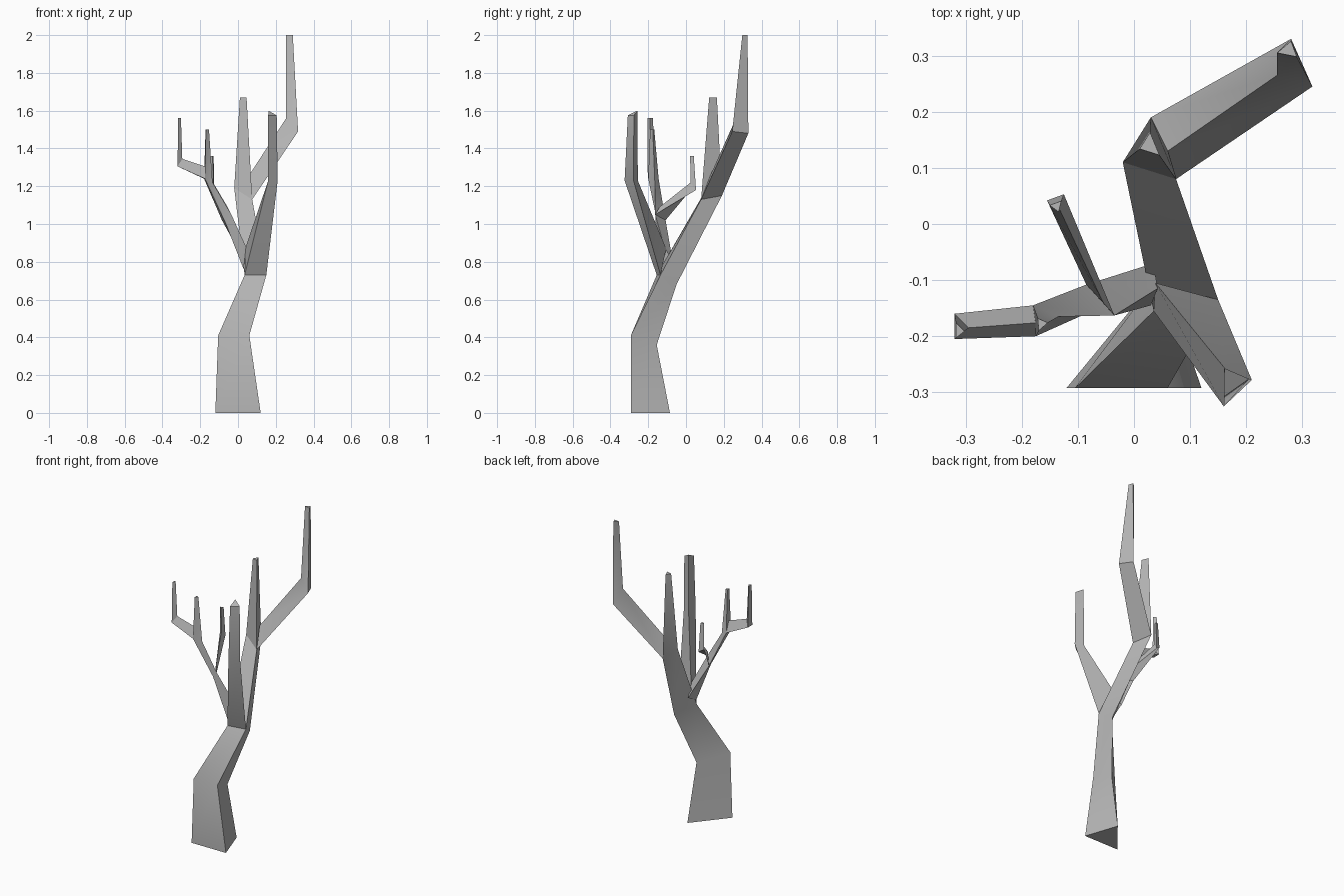
import bpy, bmesh, math
from mathutils import Vector as V

bark = bpy.data.materials.new("bark")
bark.diffuse_color = (0.47, 0.47, 0.47, 1)


def limb(name, rings, tip=None):
    """Loft triangular rings; tip = (x, y, z, scale) ends with a shrunken copy of the last ring."""
    rings = [[V(p) for p in r] for r in rings]
    if tip:
        last = rings[-1]
        c = sum(last, V()) / 3
        rings.append([V(tip[:3]) + V(((p - c).x, (p - c).y, 0)) * tip[3] for p in last])
    bm = bmesh.new()
    vs = [[bm.verts.new(p) for p in r] for r in rings]
    for a, b in zip(vs, vs[1:]):
        for i in range(3):
            j = (i + 1) % 3
            bm.faces.new((a[i], a[j], b[j], b[i]))
    bm.faces.new(vs[0][::-1])
    bm.faces.new(vs[-1])
    bmesh.ops.recalc_face_normals(bm, faces=bm.faces)
    for f in bm.faces:
        f.smooth = True
    me = bpy.data.meshes.new(name)
    bm.to_mesh(me)
    bm.free()
    me.set_sharp_from_angle(angle=math.radians(30))
    me.materials.append(bark)
    bpy.context.collection.objects.link(bpy.data.objects.new(name, me))


# shared joints: main fork, upper fork, left fork, left twig fork
A, B, C = (0.035, -0.155, 0.73), (0.15, -0.135, 0.73), (0.118, -0.05, 0.68)
D, E, F = (-0.02, 0.11, 1.19), (0.075, 0.08, 1.13), (0.03, 0.19, 1.15)
crotch = (0.038, -0.105, 0.87)
G, H, I = (-0.085, -0.108, 1.02), (-0.068, -0.152, 1.01), (-0.035, -0.163, 1.05)
J, K, L = (-0.18, -0.145, 1.24), (-0.175, -0.2, 1.24), (-0.135, -0.165, 1.22)

# trunk, rising into the central shoot
limb("trunk", [
    [(-0.12, -0.292, 0), (0.12, -0.292, 0), (0.05, -0.085, 0)],
    [(-0.105, -0.292, 0.41), (0.06, -0.292, 0.41), (0.035, -0.155, 0.36)],
    [A, B, C], [D, E, F]], (0.028, 0.14, 1.67, 0.37))

# tall back branch
limb("back_branch", [
    [(0.06, 0.13, 1.26), E, F],
    [(0.255, 0.265, 1.56), (0.318, 0.245, 1.49), (0.28, 0.33, 1.48)],
    [(0.255, 0.305, 2), (0.29, 0.298, 2), (0.28, 0.326, 2)]])

# right front branch
limb("front_branch", [
    [A, B, crotch],
    [(0.16, -0.325, 1.23), (0.21, -0.278, 1.23), (0.16, -0.255, 1.23)],
    [(0.16, -0.308, 1.575), (0.205, -0.276, 1.575), (0.161, -0.257, 1.6)]])

# left branch with its three twigs
limb("left_branch", [
    [(0.035, -0.07, 0.8), (0.03, -0.145, 0.76), (0.042, -0.115, 0.88)],
    [G, H, I], [J, K, L]], (-0.165, -0.178, 1.5, 0.4))
limb("left_twig", [
    [J, K, (-0.16, -0.175, 1.3)],
    [(-0.32, -0.16, 1.305), (-0.32, -0.205, 1.305), (-0.295, -0.185, 1.345)]],
    (-0.312, -0.19, 1.56, 0.6))
limb("back_twig", [
    [G, I, (-0.055, -0.14, 1.09)],
    [(-0.155, 0.042, 1.2), (-0.125, 0.053, 1.18), (-0.132, 0.025, 1.22)]],
    (-0.138, 0.032, 1.36, 0.7))
